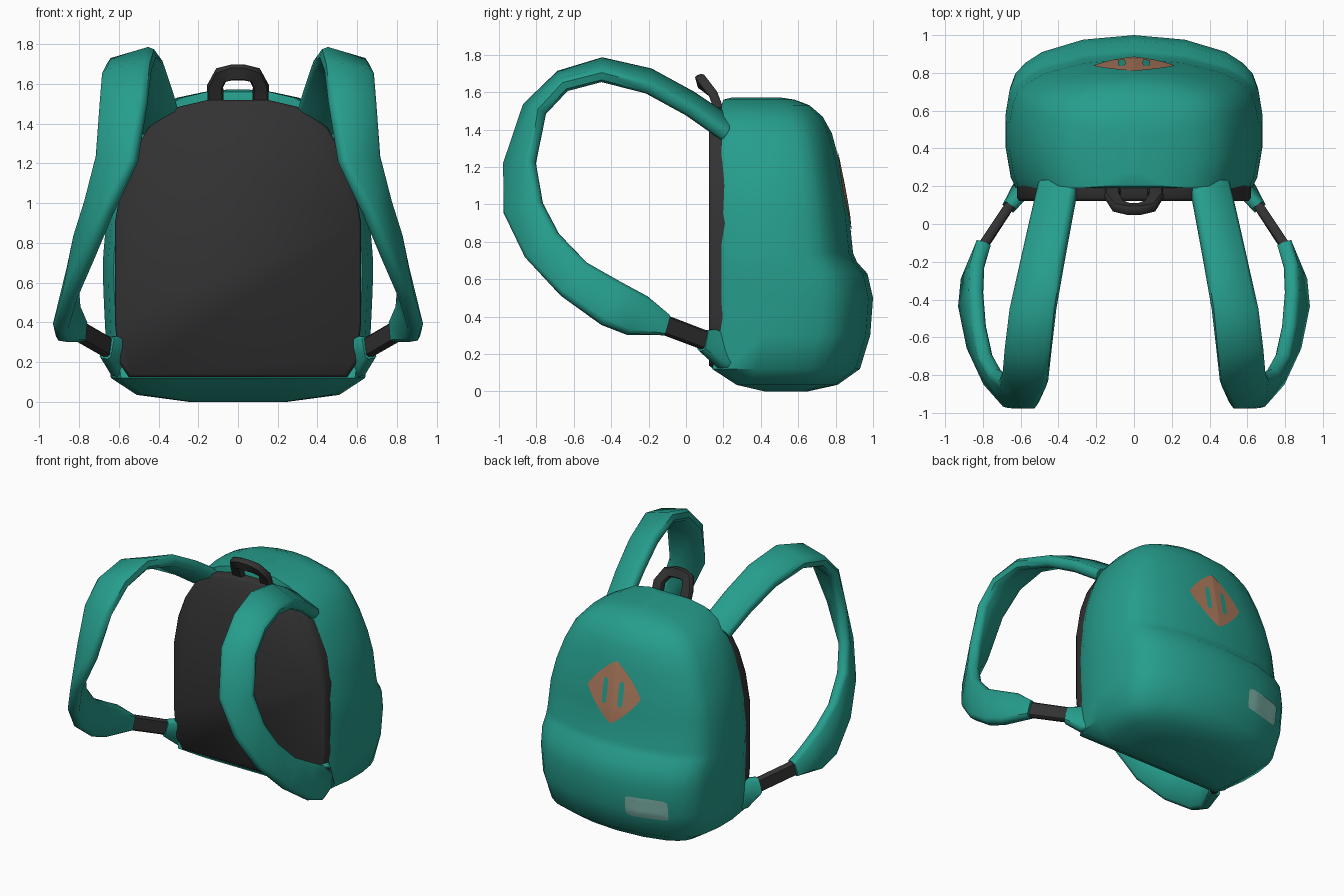
import bpy, bmesh, math
from mathutils import Vector
from mathutils.bvhtree import BVHTree

if "Cube" in bpy.data.objects:
    bpy.data.objects.remove(bpy.data.objects["Cube"])


def material(name, rgb):
    m = bpy.data.materials.new(name)
    m.diffuse_color = (*rgb, 1)
    m.use_nodes = True
    m.node_tree.nodes["Principled BSDF"].inputs["Base Color"].default_value = m.diffuse_color
    return m


TEAL = material("teal fabric", (0.019, 0.34, 0.265))
BLACK = material("black webbing", (0.032, 0.032, 0.032))
BROWN = material("brown leather", (0.42, 0.195, 0.11))
GREY = material("pale patch", (0.22, 0.48, 0.42))


def make(name, rings, mat, angle=45, caps=(True, True), mirror=False):
    """Skin a stack of closed rings into one object."""
    bm = bmesh.new()
    vs = [[bm.verts.new(p) for p in r] for r in rings]
    n = len(vs[0])
    for a, b in zip(vs, vs[1:]):
        for i in range(n):
            j = (i + 1) % n
            bm.faces.new((a[i], a[j], b[j], b[i]))
    if caps[0]:
        bm.faces.new(vs[0][::-1])
    if caps[1]:
        bm.faces.new(vs[-1])
    bmesh.ops.recalc_face_normals(bm, faces=bm.faces)
    me = bpy.data.meshes.new(name)
    bm.to_mesh(me)
    bm.free()
    me.materials.append(mat)
    me.shade_smooth()
    me.set_sharp_from_angle(angle=math.radians(angle))
    ob = bpy.data.objects.new(name, me)
    bpy.context.collection.objects.link(ob)
    if mirror:
        ob.modifiers.new("Mirror", "MIRROR").use_mirror_merge = False
    return ob


SECTION = [(1, -.5), (1, .5), (.8, 1), (-.8, 1), (-1, .5), (-1, -.5), (-.8, -1), (.8, -1)]


def band(name, stations, thick, mat, mirror=False):
    """Flat padded band through (centre, half-width vector) stations."""
    pts = [Vector(c) for c, _ in stations]
    rings = []
    for i, (_, w) in enumerate(stations):
        w = Vector(w)
        t = pts[min(i + 1, len(pts) - 1)] - pts[max(i - 1, 0)]
        nrm = t.cross(w).normalized() * thick / 2
        rings.append([pts[i] + w * u + nrm * v for u, v in SECTION])
    return make(name, rings, mat, 50, mirror=mirror)


# Main bag: horizontal cross-sections (z, half width, front y, back y)
levels = [
    (0.0, .25, .42, .65), (.035, .51, .27, .81), (.12, .64, .14, .93),
    (.3, .665, .185, .985), (.5, .675, .19, 1.0), (.63, .68, .19, .97),
    (.69, .68, .19, .915), (.74, .678, .19, .893), (.95, .66, .19, .872),
    (1.1, .628, .19, .845), (1.25, .575, .19, .815), (1.38, .51, .19, .78),
    (1.47, .43, .19, .73), (1.53, .31, .19, .66), (1.56, .17, .2, .58),
    (1.572, .05, .25, .5)]
half = [(0, 0), (.5, 0), (.92, 0), (.96, .08), (1, .3), (1, .5), (.97, .66),
        (.93, .75), (.85, .82), (.72, .89), (.4, .97), (0, 1)]
shape = half + [(-u, v) for u, v in half[-2:0:-1]]
body = make("bag_body", [[(u * w, yf + v * (yb - yf), z) for u, v in shape]
                         for z, w, yf, yb in levels], TEAL, 50)

# Padded back panel
side = [(.55, .125), (.6, .2), (.62, .4), (.62, .9), (.585, 1.1),
        (.53, 1.25), (.45, 1.38), (.32, 1.48), (.15, 1.52)]
outline = side + [(-x, z) for x, z in side[::-1]]
make("back_panel", [[(x * s, y, .8 + (z - .8) * s) for x, z in outline]
                    for y, s in ((.21, 1), (.14, 1), (.122, .98))], BLACK, 60)

# Shoulder straps, twisting from flat on top to upright below
band("shoulder_strap", [
    ((.40, .21, 1.41), (.10, 0, -.045)),
    ((.44, .02, 1.54), (.105, 0, -.04)),
    ((.485, -.2, 1.66), (.11, 0, -.04)),
    ((.535, -.45, 1.72), (.118, 0, -.035)),
    ((.56, -.66, 1.66), (.12, .01, -.025)),
    ((.575, -.81, 1.51), (.115, .035, -.01)),
    ((.61, -.89, 1.22), (.095, .07, .01)),
    ((.70, -.87, .98), (.05, .095, .03)),
    ((.775, -.77, .78), (.02, .085, .065)),
    ((.835, -.6, .6), (-.015, .07, .085)),
    ((.865, -.4, .47), (-.035, .05, .11)),
    ((.855, -.26, .405), (-.03, .05, .1)),
    ((.80, -.11, .355), (-.005, .015, .055))], .08, TEAL, True)

# Lower adjusting webbing and its anchors on the bag
band("strap_webbing", [((.815, -.14, .365), (-.005, .015, .05)),
                       ((.65, .11, .27), (-.005, .01, .05))], .05, BLACK, True)
band("strap_anchor", [((.66, .09, .272), (-.01, .01, .055)),
                      ((.595, .18, .23), (-.03, 0, .1)),
                      ((.56, .24, .22), (-.03, 0, .1))], .07, TEAL, True)

# Carry handle
leg = [((-.112, .19, 1.47), (.042, 0, 0)), ((-.115, .145, 1.59), (.04, 0, 0)),
       ((-.085, .095, 1.645), (.027, .01, -.027)), ((-.03, .08, 1.658), (.005, .01, -.036))]
band("carry_handle", leg + [((-c[0], c[1], c[2]), (-w[0], w[1], w[2]))
                            for c, w in leg[::-1]], .05, BLACK)

# Patches laid on the rear of the bag
bm = bmesh.new()
bm.from_mesh(body.data)
tree = BVHTree.FromBMesh(bm)
bm.free()


def plate(name, cx, cz, a, b, power, lift, mat):
    """Thin superellipse plate projected on the rear surface."""
    rings = []
    for s in (1, .8, .6, .4, .2, .02):
        ring = []
        for i in range(40):
            t = math.tau * i / 40
            c, d = math.cos(t), math.sin(t)
            x = cx + s * a * math.copysign(abs(c) ** (2 / power), c)
            z = cz + s * b * math.copysign(abs(d) ** (2 / power), d)
            hit = tree.ray_cast(Vector((x, 3, z)), Vector((0, -1, 0)))[0]
            ring.append((x, hit.y + lift, z))
        rings.append(ring)
    ob = make(name, rings, mat, 60, caps=(False, True))
    if sum(p.normal.y for p in ob.data.polygons) < 0:
        ob.data.flip_normals()


plate("leather_tab", 0, 1.07, .215, .215, 1.2, .005, BROWN)
for sx in (-1, 1):
    plate("tab_slot", sx * .065, 1.07, .019, .088, 4, .009, TEAL)
plate("fabric_label", -.335, .335, .15, .075, 7, .006, GREY)
